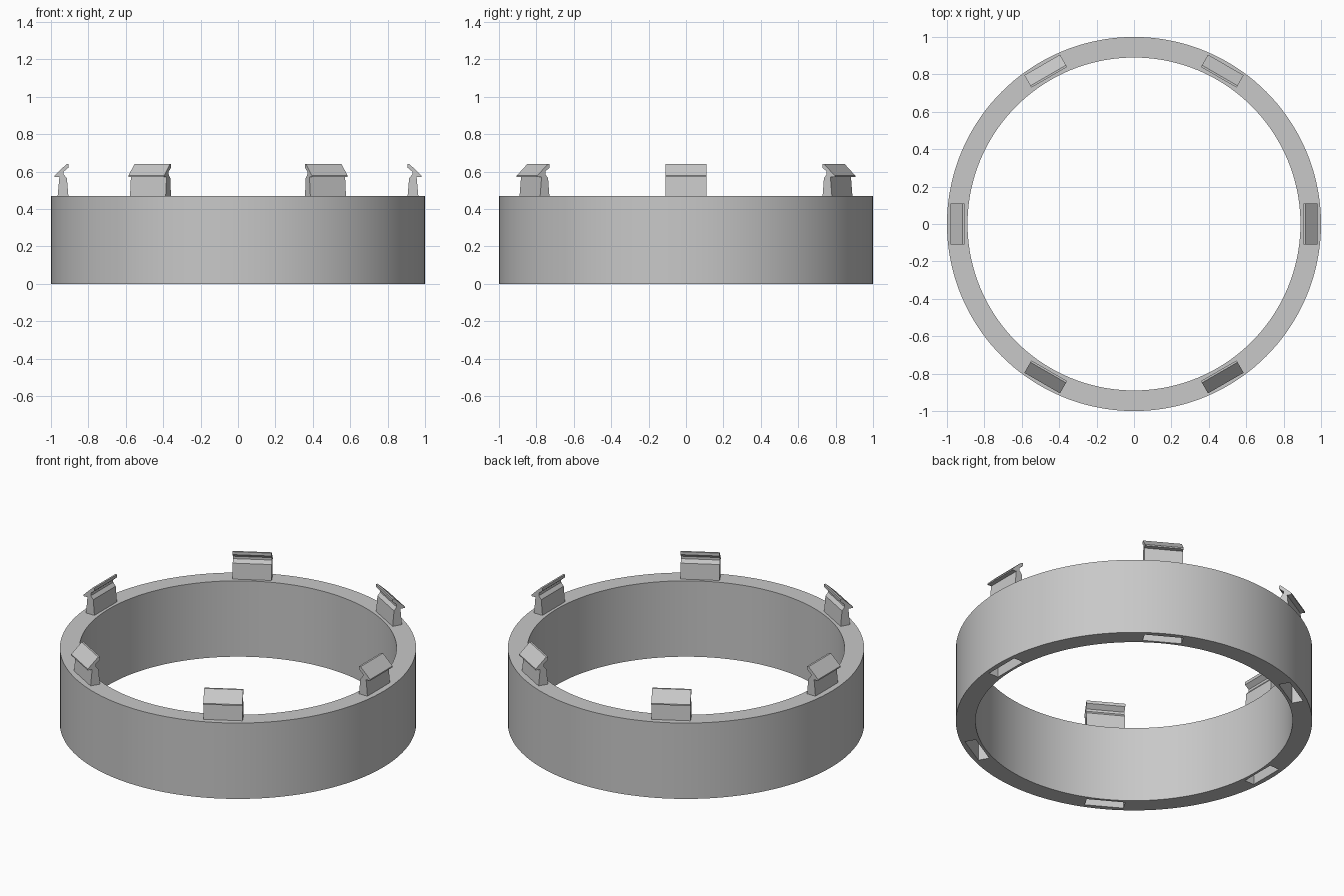
import bpy
import bmesh
from math import cos, sin, pi
from mathutils import Matrix

cube = bpy.data.objects.get("Cube")
if cube:
    bpy.data.objects.remove(cube, do_unlink=True)

grey = bpy.data.materials.new("plain_grey")
grey.use_nodes = True
colour = (0.58, 0.58, 0.58, 1)
grey.diffuse_color = colour
grey.node_tree.nodes["Principled BSDF"].inputs["Base Color"].default_value = colour

OUTER, INNER, HEIGHT = 1.0, 0.89, 0.47
CLIP_WIDTH, CLIP_COUNT = 0.22, 6
SEGMENTS = 144


def finish(bm, name):
    bmesh.ops.recalc_face_normals(bm, faces=bm.faces)
    mesh = bpy.data.meshes.new(name)
    bm.to_mesh(mesh)
    bm.free()
    mesh.materials.append(grey)
    obj = bpy.data.objects.new(name, mesh)
    bpy.context.collection.objects.link(obj)
    return obj


def add_prism(bm, profile, width, angle):
    """Extrude a radius/height profile sideways and turn it around the ring."""
    turn = Matrix.Rotation(angle, 4, 'Z')
    ends = [[bm.verts.new(turn @ Matrix.Translation((r, side * width / 2, z)).translation)
             for r, z in profile] for side in (-1, 1)]
    for end in ends:
        bm.faces.new(end)
    count = len(profile)
    for i in range(count):
        j = (i + 1) % count
        bm.faces.new((ends[0][i], ends[0][j], ends[1][j], ends[1][i]))


# Ring body: lathed rectangle with smooth walls and flat rims
bm = bmesh.new()
section = [(INNER, 0), (OUTER, 0), (OUTER, HEIGHT), (INNER, HEIGHT)]
loops = []
for s in range(SEGMENTS):
    a = 2 * pi * s / SEGMENTS
    loops.append([bm.verts.new((r * cos(a), r * sin(a), z)) for r, z in section])
for s in range(SEGMENTS):
    here, after = loops[s], loops[(s + 1) % SEGMENTS]
    for i in range(4):
        j = (i + 1) % 4
        face = bm.faces.new((here[i], after[i], after[j], here[j]))
        face.smooth = i in (1, 3)
ring = finish(bm, "ring_body")

# Pockets in the underside, one below each clip
bm = bmesh.new()
pocket = [(0.905, -0.05), (0.97, -0.05), (0.97, 0.18), (0.905, 0.18)]
for k in range(CLIP_COUNT):
    add_prism(bm, pocket, CLIP_WIDTH, 2 * pi * k / CLIP_COUNT)
cutter = finish(bm, "pocket_cutter")
cutter.hide_render = True
cutter.hide_viewport = True
cutter.display_type = 'WIRE'
cut = ring.modifiers.new("pockets", 'BOOLEAN')
cut.operation = 'DIFFERENCE'
cut.solver = 'EXACT'
cut.object = cutter

# Snap clips: leaning stem, outward barb, inner relief groove
clip = [(0.906, 0.46), (0.965, 0.46), (0.955, 0.57), (0.982, 0.57), (0.982, 0.578),
        (0.917, 0.64), (0.906, 0.64), (0.906, 0.622), (0.932, 0.6),
        (0.932, 0.585), (0.915, 0.565)]
for k in range(CLIP_COUNT):
    bm = bmesh.new()
    add_prism(bm, clip, CLIP_WIDTH, 2 * pi * k / CLIP_COUNT)
    finish(bm, f"snap_clip_{k + 1}")
